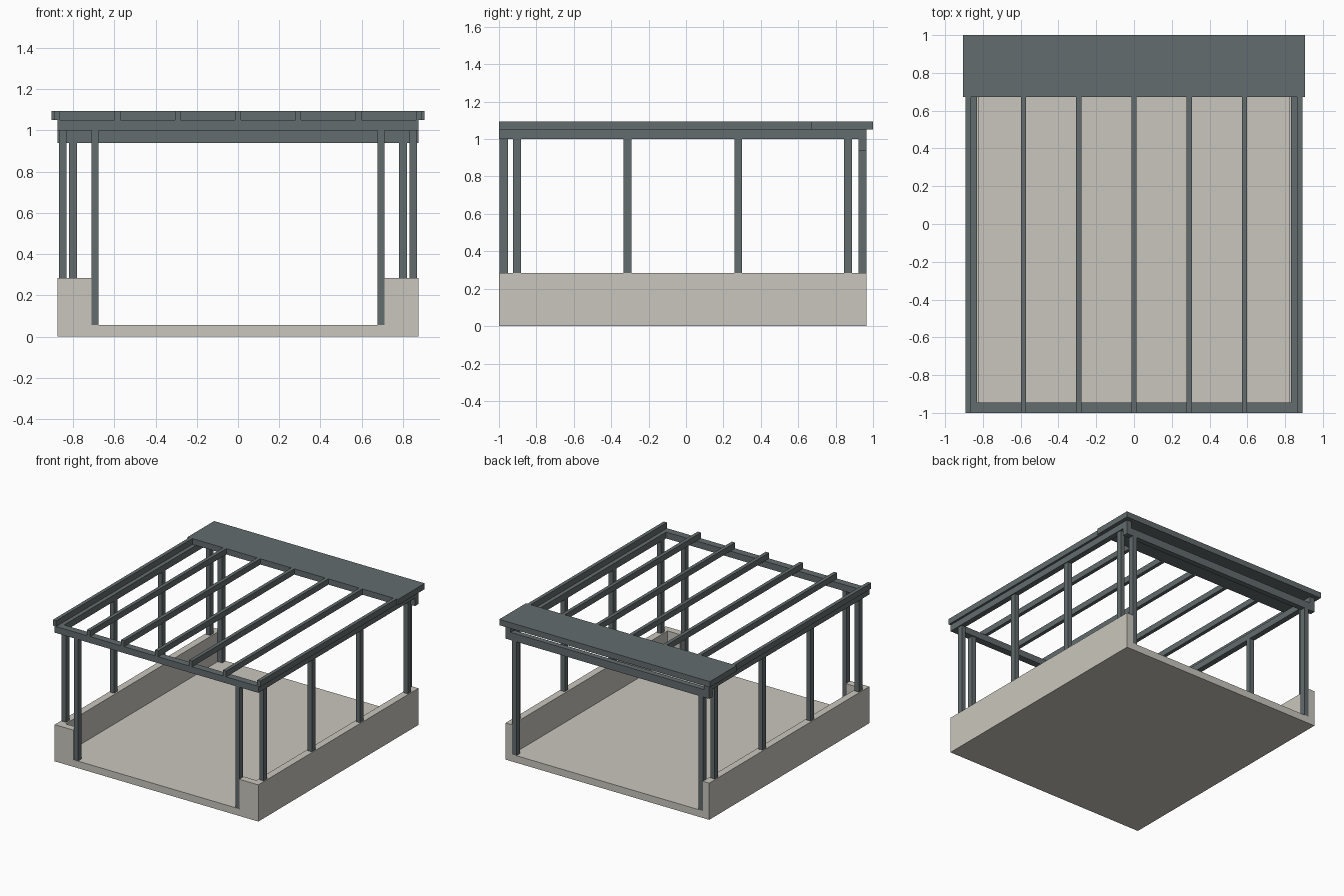
import bpy
import bmesh

old = bpy.data.objects.get("Cube")
if old:
    bpy.data.objects.remove(old, do_unlink=True)


def material(name, colour):
    mat = bpy.data.materials.new(name)
    mat.use_nodes = True
    mat.diffuse_color = (*colour, 1)
    mat.node_tree.nodes["Principled BSDF"].inputs["Base Color"].default_value = (*colour, 1)
    return mat


STONE = material("pale stone", (0.59, 0.565, 0.51))
STEEL = material("slate grey", (0.125, 0.15, 0.156))


def box(name, xs, ys, zs, mat):
    """Box spanning the given (low, high) range on each axis."""
    bm = bmesh.new()
    bmesh.ops.create_cube(bm, size=1)
    for v in bm.verts:
        v.co = [r[0] if c < 0 else r[1] for c, r in zip(v.co, (xs, ys, zs))]
    mesh = bpy.data.meshes.new(name)
    bm.to_mesh(mesh)
    bm.free()
    mesh.materials.append(mat)
    obj = bpy.data.objects.new(name, mesh)
    bpy.context.collection.objects.link(obj)
    return obj


def pair(name, xs, ys, zs, mat):
    """Matching boxes on the left (+x) and right (-x)."""
    box("left_" + name, xs, ys, zs, mat)
    box("right_" + name, (-xs[1], -xs[0]), ys, zs, mat)


# Main extents
HALF, FRONT, BACK = 0.875, -1.0, 0.965
SLAB, WALL, HEAD, BEAM, TOP = 0.055, 0.285, 1.0, 1.05, 1.095
INNER = 0.82

# Floor slab and low walls with short front returns
box("floor_slab", (-HALF, HALF), (FRONT, BACK), (0, SLAB), STONE)
pair("low_wall", (INNER, HALF), (FRONT, BACK), (SLAB, WALL), STONE)
pair("front_wall_return", (0.712, INNER), (FRONT, FRONT + 0.055), (SLAB, WALL), STONE)

# Posts on the side walls
for i, y in enumerate((-0.903, -0.312, 0.279, 0.866)):
    pair(f"side_post_{i + 1}", (0.832, 0.868), (y - 0.021, y + 0.021), (WALL, HEAD), STEEL)

# Full-height posts beside the front and back openings
pair("front_post", (0.676, 0.712), (-0.997, -0.953), (SLAB, HEAD), STEEL)
pair("back_post", (0.782, INNER), (0.922, BACK), (SLAB, 0.94), STEEL)

# Beams: the back one sits lower, below the side beams
pair("side_beam", (0.832, HALF), (FRONT, BACK), (HEAD, BEAM), STEEL)
box("front_beam", (-0.832, 0.832), (FRONT, -0.945), (HEAD, BEAM), STEEL)
box("back_beam", (-HALF, HALF), (0.922, BACK), (0.94, HEAD), STEEL)

# Rafters and the solid roof panel over the back
PANEL_START = 0.672
for i in range(7):
    x = (i - 3) * 0.2925
    box(f"rafter_{i + 1}", (x - 0.014, x + 0.014), (FRONT, PANEL_START), (BEAM, TOP), STEEL)
box("roof_panel", (-0.905, 0.905), (PANEL_START, 1.0), (BEAM, TOP), STEEL)
